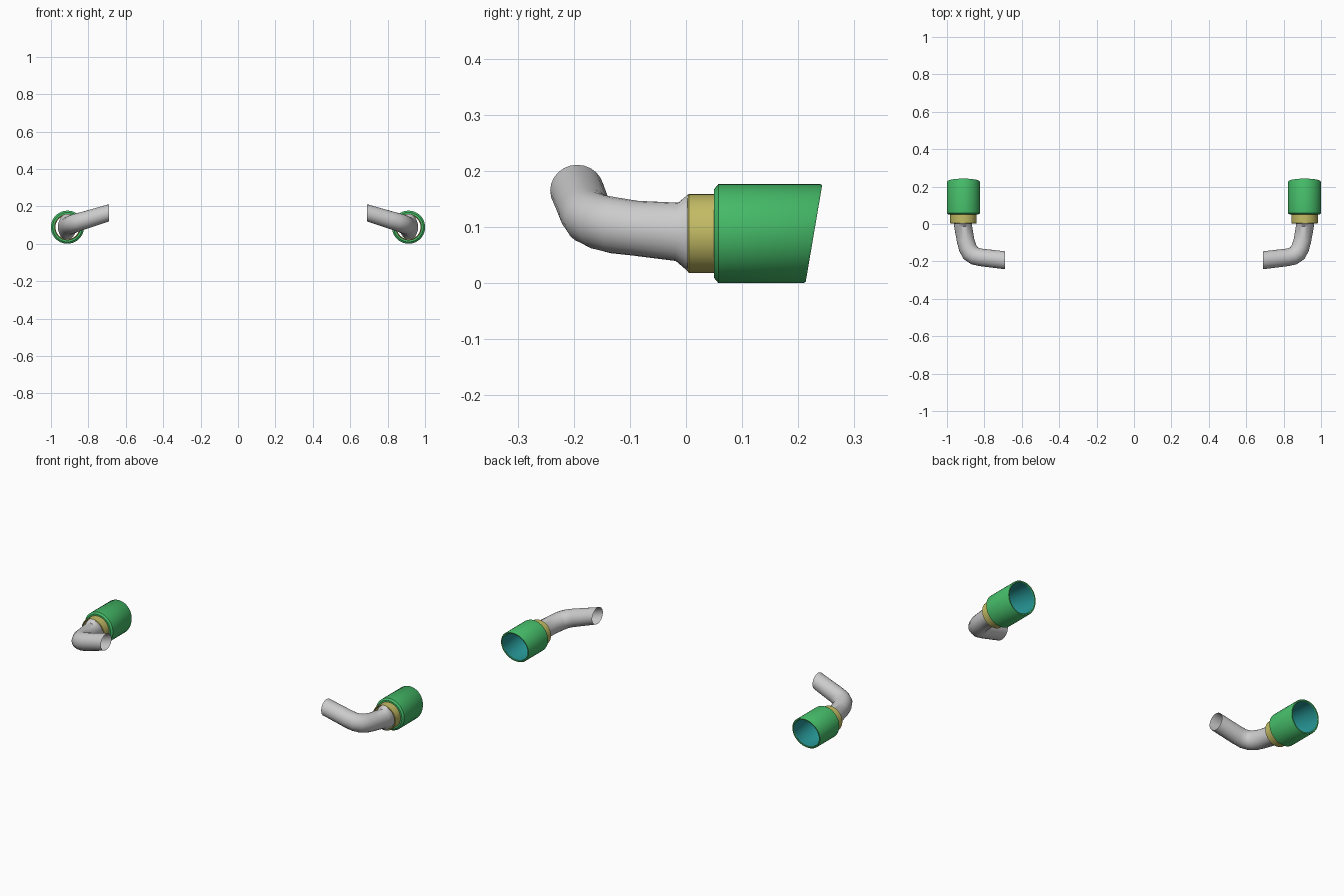
import bpy, bmesh, math
from mathutils import Vector

if "Cube" in bpy.data.objects:
    bpy.data.objects.remove(bpy.data.objects["Cube"])

CX, CZ, R = 0.912, 0.0885, 0.0885   # tip axis and outer radius


def material(name, rgb):
    m = bpy.data.materials.new(name)
    m.diffuse_color = (*rgb, 1)
    m.use_nodes = True
    m.node_tree.nodes["Principled BSDF"].inputs["Base Color"].default_value = m.diffuse_color
    return m


def loft(name, rings, mat=None):
    """Skin a list of rings (no caps), smooth it and mirror it across x."""
    bm = bmesh.new()
    rows = [[bm.verts.new(p) for p in ring] for ring in rings]
    n = len(rows[0])
    for a, b in zip(rows, rows[1:]):
        for i in range(n):
            j = (i + 1) % n
            bm.faces.new((a[i], a[j], b[j], b[i]))
    bmesh.ops.recalc_face_normals(bm, faces=bm.faces[:])
    me = bpy.data.meshes.new(name)
    bm.to_mesh(me)
    bm.free()
    ob = bpy.data.objects.new(name, me)
    bpy.context.collection.objects.link(ob)
    if mat:
        me.materials.append(mat)
    ob.modifiers.new("mirror", "MIRROR").use_mirror_merge = False
    bpy.ops.object.select_all(action="DESELECT")
    ob.select_set(True)
    bpy.context.view_layer.objects.active = ob
    bpy.ops.object.shade_smooth_by_angle(angle=math.radians(35))
    return ob


def turned(name, profile, mat, n=40):
    """Rings around the y axis; each profile point is (y, radius, slant)."""
    rings = []
    for y, r, slant in profile:
        ring = []
        for i in range(n):
            a = math.tau * i / n
            z = r * math.sin(a)
            ring.append((CX + r * math.cos(a), y + slant * z, CZ + z))
        rings.append(ring)
    return loft(name, rings, mat)


def pipe_ring(center, direction, ru, rv, n=24):
    t = Vector(direction).normalized()
    u = t.cross(Vector((0, 0, 1))).normalized()
    v = u.cross(t)
    return [Vector(center) + u * ru * math.cos(math.tau * i / n)
            + v * rv * math.sin(math.tau * i / n) for i in range(n)]


green = material("green", (0.06, 0.5, 0.14))
teal = material("teal", (0.02, 0.3, 0.3))
yellow = material("yellow", (0.55, 0.5, 0.13))

S = 0.17  # slope of the slanted outlet

# Outer sleeve with chamfered base and rolled rim
turned("tip_sleeve", [(0.050, 0.066, 0), (0.050, 0.079, 0), (0.058, R, 0),
                      (0.224, R, S), (0.228, 0.086, S),
                      (0.228, 0.080, S), (0.225, 0.078, S)], green)

# Inner liner
turned("tip_liner", [(0.225, 0.078, S), (0.070, 0.076, 0),
                     (0.052, 0.064, 0)], teal)

# Collar joining tip and pipe
turned("collar", [(0.050, 0.064, 0), (0.006, 0.064, 0), (0.003, 0.067, 0),
                  (0.005, 0.0705, 0), (0.052, 0.0705, 0)], yellow)

# Bent inlet pipe with an oval flared end
stations = [
    ((0.914, 0.030, 0.0895), (0, -1, 0), 0.049, 0.066),
    ((0.914, 0.004, 0.0895), (0, -1, 0), 0.049, 0.069),
    ((0.913, -0.016, 0.0915), (-0.05, -1, 0.04), 0.048, 0.052),
    ((0.900, -0.090, 0.098), (-0.2, -1, 0.1), 0.047, 0.049),
    ((0.889, -0.128, 0.103), (-0.4, -1, 0.16), 0.048, 0.050),
    ((0.874, -0.155, 0.109), (-0.8, -0.9, 0.22), 0.049, 0.049),
    ((0.849, -0.172, 0.117), (-1, -0.45, 0.28), 0.048, 0.048),
    ((0.815, -0.179, 0.127), (-1, -0.15, 0.30), 0.047, 0.047),
    ((0.690, -0.194, 0.165), (-1, 0, 0), 0.048, 0.046),
]
loft("inlet_pipe", [pipe_ring(*s) for s in stations])
